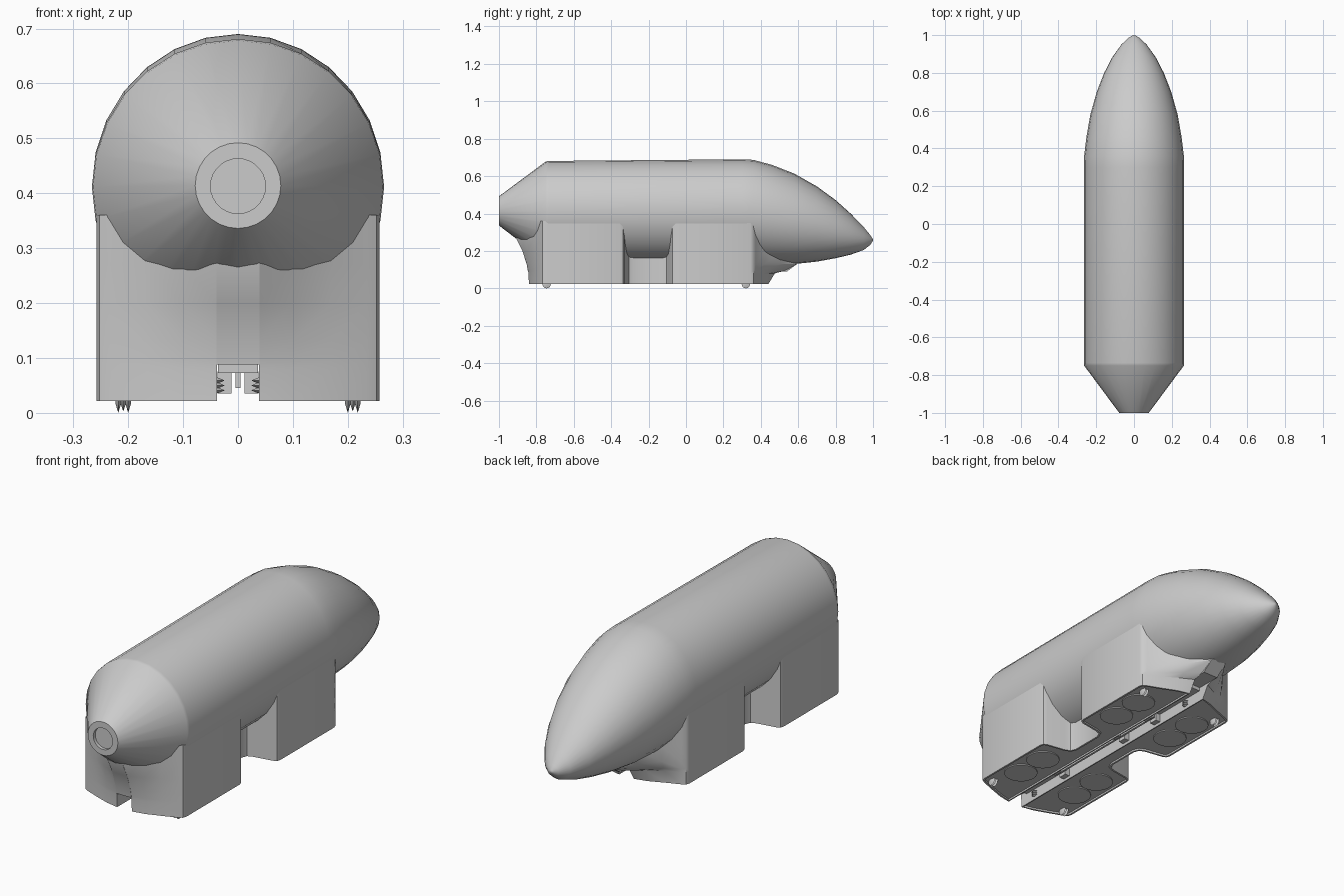
import bpy, bmesh, math
from mathutils import Matrix

if "Cube" in bpy.data.objects:
    bpy.data.objects.remove(bpy.data.objects["Cube"])

grey = bpy.data.materials.new("hull grey")
grey.diffuse_color = (0.6, 0.6, 0.6, 1)
grey.use_nodes = True
grey.node_tree.nodes["Principled BSDF"].inputs["Base Color"].default_value = grey.diffuse_color


def finish(name, bm, angle=35):
    bmesh.ops.recalc_face_normals(bm, faces=bm.faces)
    me = bpy.data.meshes.new(name)
    bm.to_mesh(me)
    bm.free()
    ob = bpy.data.objects.new(name, me)
    bpy.context.collection.objects.link(ob)
    me.materials.append(grey)
    bpy.ops.object.select_all(action='DESELECT')
    ob.select_set(True)
    bpy.context.view_layer.objects.active = ob
    bpy.ops.object.shade_smooth_by_angle(angle=math.radians(angle))
    return ob


def loft(bm, rings):
    """Skin a list of equal-length point rings; returns the vertex rings."""
    vr = [[bm.verts.new(p) for p in r] for r in rings]
    n = len(vr[0])
    for a, b in zip(vr, vr[1:]):
        for i in range(n):
            j = (i + 1) % n
            bm.faces.new((a[i], a[j], b[j], b[i]))
    return vr


def mirror(ob):
    m = ob.modifiers.new("mirror", 'MIRROR')
    m.use_mirror_merge = False


def box(bm, x0, x1, y0, y1, z0, z1):
    m = Matrix.Translation(((x0 + x1) / 2, (y0 + y1) / 2, (z0 + z1) / 2)) @ \
        Matrix.Diagonal((x1 - x0, y1 - y0, z1 - z0, 1))
    bmesh.ops.create_cube(bm, size=1, matrix=m)


# Fuselage: (y, half width, top z, bottom z), with a recessed tail outlet
SEC = [(-0.985, 0.05, 0.463, 0.363), (-1, 0.05, 0.463, 0.363),
       (-1, 0.078, 0.492, 0.336), (-0.75, 0.264, 0.678, 0.145),
       (-0.735, 0.266, 0.681, 0.14), (0.3, 0.266, 0.69, 0.135),
       (0.36, 0.264, 0.687, 0.132), (0.46, 0.252, 0.66, 0.128),
       (0.58, 0.231, 0.613, 0.13), (0.7, 0.197, 0.545, 0.143),
       (0.8, 0.158, 0.472, 0.161), (0.88, 0.117, 0.4, 0.18),
       (0.95, 0.067, 0.328, 0.205), (0.985, 0.03, 0.285, 0.232),
       (0.998, 0.008, 0.265, 0.252)]
N = 28
bm = bmesh.new()
rings = []
for y, w, t, b in SEC:
    rings.append([(w * math.cos(2 * math.pi * i / N), y,
                   (t + b) / 2 + (t - b) / 2 * math.sin(2 * math.pi * i / N))
                  for i in range(N)])
vr = loft(bm, rings)
bm.faces.new(vr[0])
tip = bm.verts.new((0, 1, 0.258))
for i in range(N):
    bm.faces.new((vr[-1][i], vr[-1][(i + 1) % N], tip))
finish("fuselage", bm, 42)

# Skirt half: plan outline with side bay, ends flaring into the hull
PLAN = [(0.038, -0.84), (0.1, -0.828), (0.17, -0.803), (0.235, -0.778),
        (0.252, -0.768), (0.258, -0.75),
        (0.258, -0.355), (0.252, -0.338), (0.235, -0.33),
        (0.145, -0.315), (0.12, -0.305), (0.11, -0.28),
        (0.11, -0.13), (0.12, -0.105), (0.145, -0.095),
        (0.235, -0.08), (0.252, -0.072), (0.258, -0.055),
        (0.258, 0.345), (0.252, 0.36), (0.235, 0.37),
        (0.17, 0.395), (0.1, 0.425), (0.038, 0.44)]
# level z, rear flare, front flare
LEVELS = [(0.022, 0, 0), (0.08, 0.002, 0.035), (0.095, 0.005, 0.09),
          (0.13, 0.012, 0.155), (0.2, 0.035, 0.165), (0.27, 0.07, 0.165),
          (0.36, 0.07, 0.165)]


def flared(x, y, z, rear, front):
    t = max(0, (0.258 - x) / 0.22) ** 2
    if y < -0.7:
        y -= rear * t
    elif y > 0.3:
        y += front * t
    return (x, y, z)


bm = bmesh.new()
vr = loft(bm, [[flared(x, y, z, r, f) for x, y in PLAN] for z, r, f in LEVELS])
bottom = bm.faces.new(vr[0])
bm.faces.new(vr[-1])
bmesh.ops.recalc_face_normals(bm, faces=bm.faces)
bmesh.ops.inset_region(bm, faces=[bottom], thickness=0.009, depth=0)
bmesh.ops.inset_region(bm, faces=[bottom], thickness=0.0005, depth=-0.008)
mirror(finish("landing_skirt", bm))

# Keel: roof of the centre channel and rounded ends above it
bm = bmesh.new()
prof = [(-0.845, 0.088), (-0.852, 0.13), (-0.875, 0.2), (-0.91, 0.27),
        (-0.91, 0.36), (0.6, 0.36), (0.6, 0.135), (0.54, 0.09)]
vr = loft(bm, [[(x, y, z) for y, z in prof] for x in (-0.039, 0.039)])
bm.faces.new(vr[0])
bm.faces.new(vr[1])
finish("keel", bm)

# Thruster discs in the skirt underside
bm = bmesh.new()
for y in (-0.61, -0.455, 0.065, 0.22):
    bmesh.ops.create_cone(bm, cap_ends=True, segments=28, radius1=0.075,
                          radius2=0.075, depth=0.014,
                          matrix=Matrix.Translation((0.158, y, 0.032)))
mirror(finish("lift_discs", bm))


# Sharp-rimmed grip wheels, in stacks of three
def wheel(bm, loc, rot, r):
    base = Matrix.Translation(loc) @ rot
    for s in (-1, 1):
        m = base @ Matrix.Rotation(0 if s > 0 else math.pi, 4, 'X') @ \
            Matrix.Translation((0, 0, 0.0025))
        bmesh.ops.create_cone(bm, cap_ends=True, segments=16, radius1=r,
                              radius2=r * 0.25, depth=0.005, matrix=m)


bm = bmesh.new()
for y in (-0.745, 0.32):
    for k in (-1, 0, 1):
        wheel(bm, (0.209 + 0.009 * k, y, 0.022),
              Matrix.Rotation(math.pi / 2, 4, 'Y'), 0.022 if k else 0.019)
        wheel(bm, (0.04, y, 0.05 + 0.009 * k), Matrix.Identity(4), 0.016)
mirror(finish("grip_wheels", bm, 20))

# Channel fittings: centre rail, ceiling strip and brackets
bm = bmesh.new()
box(bm, -0.005, 0.005, -0.54, 0.14, 0.045, 0.075)
box(bm, -0.036, 0.036, -0.8, 0.42, 0.073, 0.09)
for y in (-0.52, -0.1, 0.12):
    for s in (-1, 1):
        xs = sorted((s * 0.012, s * 0.037))
        box(bm, xs[0], xs[1], y - 0.02, y + 0.02, 0.035, 0.075)
finish("channel_rail", bm)
